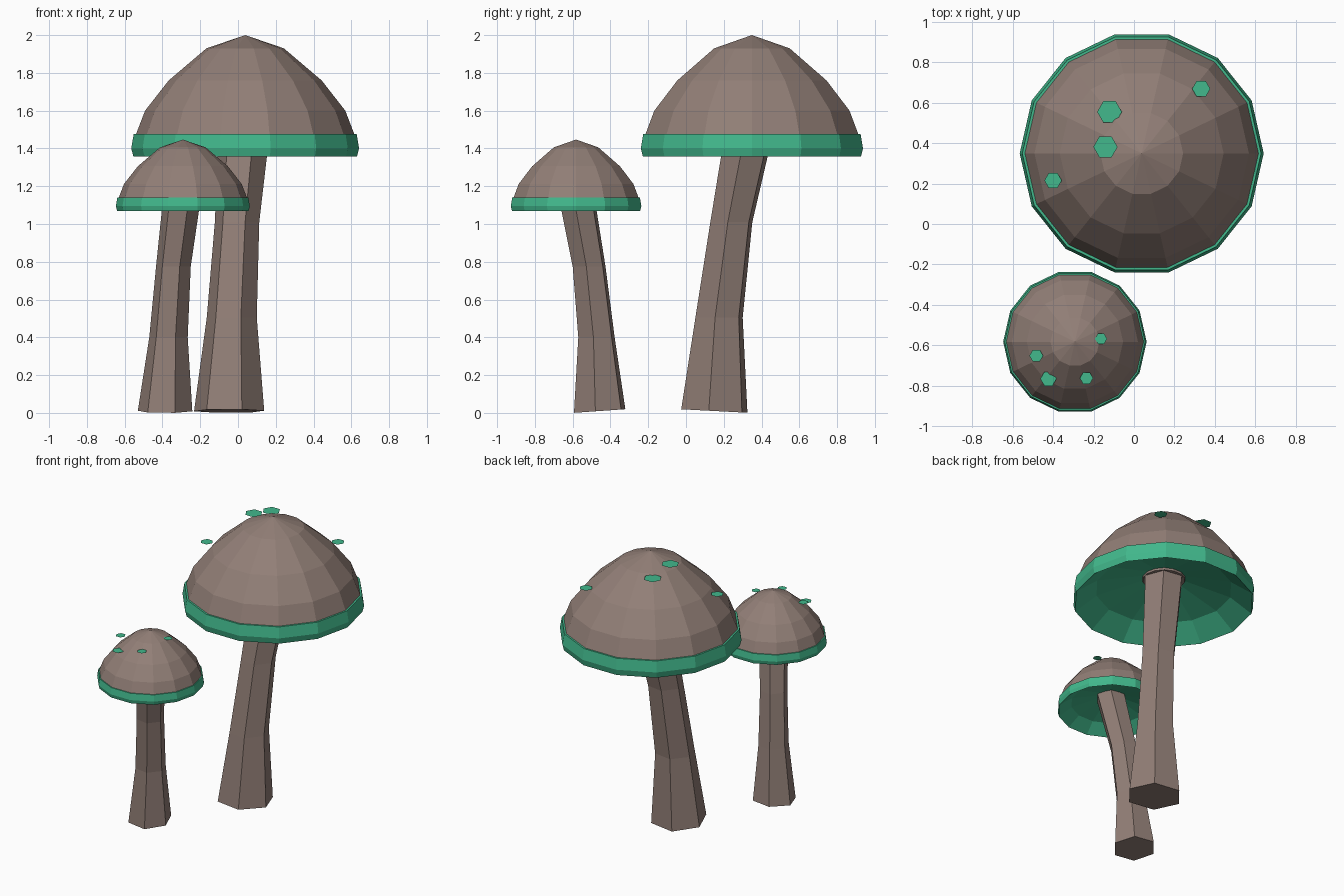
import bpy
import math
from mathutils import Vector, Matrix

if "Cube" in bpy.data.objects:
    bpy.data.objects.remove(bpy.data.objects["Cube"])


def material(name, rgb):
    m = bpy.data.materials.new(name)
    m.diffuse_color = (*rgb, 1)
    m.use_nodes = True
    m.node_tree.nodes["Principled BSDF"].inputs["Base Color"].default_value = m.diffuse_color
    return m


BROWN = material("dusty brown", (0.287, 0.212, 0.184))
GREEN = material("mint green", (0.054, 0.48, 0.262))


def mesh_object(name, verts, faces, mat):
    me = bpy.data.meshes.new(name)
    me.from_pydata(verts, [], faces)
    me.materials.append(mat)
    ob = bpy.data.objects.new(name, me)
    bpy.context.collection.objects.link(ob)
    return ob


def bridge(rings, n):
    """Quads joining consecutive rings of n vertices."""
    return [(r * n + i, r * n + (i + 1) % n, (r + 1) * n + (i + 1) % n, (r + 1) * n + i)
            for r in range(rings - 1) for i in range(n)]


def lathe(name, profile, centre, scale, mat, n=14, tip=None, end=False):
    """Revolve (radius, height) points; close with a tip point or an end face."""
    c = Vector(centre)
    verts = [c + scale * Vector((r * math.cos(2 * math.pi * i / n),
                                 r * math.sin(2 * math.pi * i / n), z))
             for r, z in profile for i in range(n)]
    faces = bridge(len(profile), n)
    last = (len(profile) - 1) * n
    if tip is not None:
        verts.append(c + Vector((0, 0, tip * scale)))
        faces += [(last + i, last + (i + 1) % n, len(verts) - 1) for i in range(n)]
    if end:
        faces.append(tuple(last + i for i in range(n)))
    return mesh_object(name, verts, faces, mat)


def stem(name, path, tilt, mat, n=6, turn=-9):
    """Bent hexagonal stem from (x, y, z, radius) rings."""
    verts = []
    for k, (x, y, z, r) in enumerate(path):
        rot = Matrix.Rotation(tilt if k == 0 else 0, 3, 'X')
        for i in range(n):
            a = math.radians(turn + 360 * i / n)
            verts.append(Vector((x, y, z)) + rot @ Vector((r * math.cos(a), r * math.sin(a), 0)))
    faces = bridge(len(path), n)
    faces.append(tuple(reversed(range(n))))
    faces.append(tuple(range((len(path) - 1) * n, len(path) * n)))
    return mesh_object(name, verts, faces, mat)


# Cap profiles, heights measured down from the tip
DOME = [(0.58, -0.53), (0.53, -0.40), (0.405, -0.24), (0.205, -0.07)]
RIM = [(0.14, -0.46), (0.45, -0.54), (0.592, -0.643), (0.603, -0.60), (0.59, -0.523), (0.57, -0.523)]
COLLAR = [(0.145, -0.44), (0.14, -0.475)]


def mushroom(label, tip, scale, path, tilt, spots):
    lathe(label + "_cap", DOME, tip, scale, BROWN, tip=0)
    lathe(label + "_rim_and_gills", RIM, tip, scale, GREEN)
    stem(label + "_stem", path, tilt, BROWN)
    # Brown disc where the stem meets the gills
    disc = lathe(label + "_stem_collar", COLLAR, tip, scale, BROWN, end=True)
    disc.data.flip_normals()
    # Flat hexagonal spots hovering on the cap
    verts, faces = [], []
    for x, y, z, r in spots:
        faces.append(tuple(range(len(verts), len(verts) + 6)))
        verts += [(x + r * math.cos(i * math.pi / 3), y + r * math.sin(i * math.pi / 3), z)
                  for i in range(6)]
    mesh_object(label + "_spots", verts, faces, GREEN)


mushroom("large", (0.038, 0.349, 2.0), 1.0,
         [(-0.047, 0.15, 0.01, 0.188), (-0.033, 0.175, 0.505, 0.134),
          (-0.005, 0.24, 1.01, 0.119), (0.037, 0.345, 1.54, 0.139)],
         math.radians(-3),
         [(-0.121, 0.554, 1.922, 0.061), (-0.141, 0.381, 1.965, 0.06),
          (0.332, 0.668, 1.775, 0.045), (-0.40, 0.215, 1.753, 0.043)])

mushroom("small", (-0.292, -0.582, 1.447), 0.588,
         [(-0.386, -0.457, 0.01, 0.146), (-0.368, -0.474, 0.40, 0.103),
          (-0.342, -0.513, 0.775, 0.093), (-0.292, -0.585, 1.175, 0.102)],
         math.radians(4),
         [(-0.483, -0.651, 1.385, 0.034), (-0.423, -0.765, 1.335, 0.04),
          (-0.235, -0.762, 1.378, 0.033), (-0.163, -0.567, 1.417, 0.03)])
